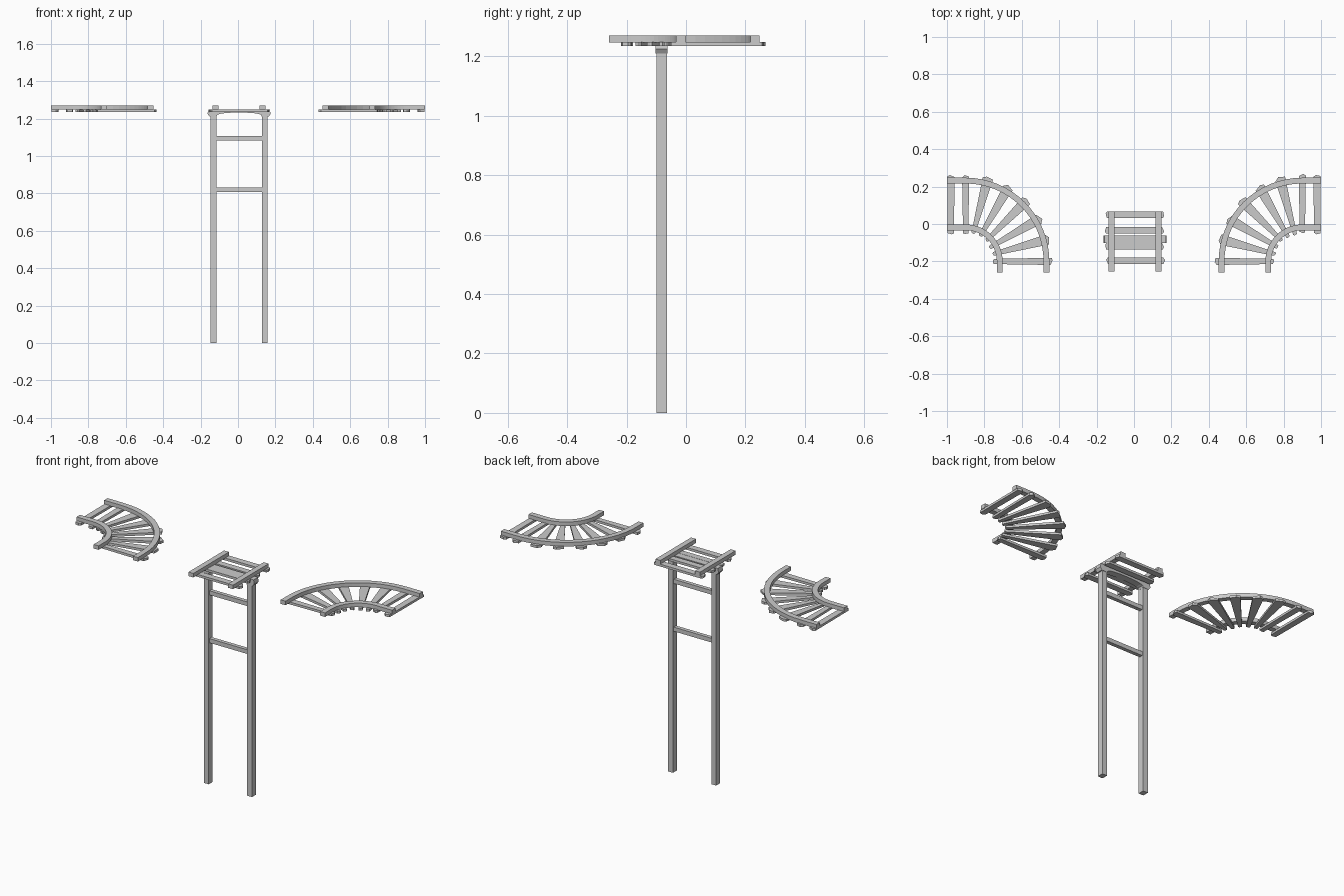
import bpy, bmesh, random
from math import pi, sin, cos, radians
from mathutils import Vector

if "Cube" in bpy.data.objects:
    bpy.data.objects.remove(bpy.data.objects["Cube"])

random.seed(4)
CX, CY = 0.90, -0.20          # centre of the quarter turn
R_IN, R_OUT = 0.182, 0.432    # rail radii
RAIL_W, RAIL_Z0, RAIL_Z1 = 0.031, 1.247, 1.27
TIE_Z0, TIE_Z1 = 1.2355, 1.249


def finish(name, bm):
    bmesh.ops.recalc_face_normals(bm, faces=bm.faces)
    me = bpy.data.meshes.new(name)
    bm.to_mesh(me)
    bm.free()
    ob = bpy.data.objects.new(name, me)
    bpy.context.collection.objects.link(ob)
    return ob


def box(name, x0, x1, y0, y1, z0, z1):
    bm = bmesh.new()
    bmesh.ops.create_cube(bm, size=1)
    for v in bm.verts:
        v.co = Vector((x1 if v.co.x > 0 else x0,
                       y1 if v.co.y > 0 else y0,
                       z1 if v.co.z > 0 else z0))
    return finish(name, bm)


def rail(name, path):
    """Sweep a rectangular rail along (x, y, normal_x, normal_y) stations."""
    bm = bmesh.new()
    h = RAIL_W / 2
    rings = [[bm.verts.new((x + s * h * nx, y + s * h * ny, z))
              for s, z in ((-1, RAIL_Z0), (1, RAIL_Z0), (1, RAIL_Z1), (-1, RAIL_Z1))]
             for x, y, nx, ny in path]
    for a, b in zip(rings, rings[1:]):
        for i in range(4):
            j = (i + 1) % 4
            bm.faces.new((a[i], a[j], b[j], b[i]))
    bm.faces.new(rings[0])
    bm.faces.new(rings[-1])
    return finish(name, bm)


def tie(name, a, b, wa, wb):
    """Rough-cut plank from a to b, width wa to wb, ends chipped unevenly."""
    a, b = Vector(a), Vector(b)
    d = (b - a).normalized()
    n = Vector((-d.y, d.x))
    chip = lambda w: random.uniform(0.1, 0.35) * w
    sa, sb = random.choice((-1, 1)), random.choice((-1, 1))
    pts = [a + n * wa / 2 + d * chip(wa), a + n * sa * wa * 0.15,
           a - n * wa / 2 + d * chip(wa), b - n * wb / 2 - d * chip(wb),
           b + n * sb * wb * 0.15, b + n * wb / 2 - d * chip(wb)]
    bm = bmesh.new()
    low = bm.faces.new([bm.verts.new((p.x, p.y, TIE_Z0)) for p in pts])
    ext = bmesh.ops.extrude_face_region(bm, geom=[low], use_keep_orig=True)
    for v in ext["geom"]:
        if isinstance(v, bmesh.types.BMVert):
            v.co.z = TIE_Z1
    return finish(name, bm)


# Curved tracks, left and right
for side, s in (("left", -1), ("right", 1)):
    for label, r in (("inner", R_IN), ("outer", R_OUT)):
        path = [(s * (CX - r), -0.26, -s, 0)]
        for i in range(17):
            t = pi - i * pi / 32
            path.append((s * (CX + r * cos(t)), CY + r * sin(t), s * cos(t), sin(t)))
        path.append((s * 1.0, CY + r, 0, 1))
        rail(f"{side}_{label}_rail", path)
    # sleepers fanned around the turn
    for k, deg in enumerate(range(90, 181, 15)):
        c, q = cos(radians(deg)), sin(radians(deg))
        edge = deg in (90, 180)
        ri, ro = 0.15 + random.uniform(-.006, .006), 0.466 + random.uniform(-.006, .003)
        tie(f"{side}_curve_sleeper_{k}",
            (s * (CX + ri * c), CY + ri * q), (s * (CX + ro * c), CY + ro * q),
            0.028 if edge else 0.02, 0.038 if edge else 0.056)
    tie(f"{side}_end_sleeper", (s * 0.979, -0.055), (s * 0.979, 0.262), 0.034, 0.038)

# Straight track in the middle
for label, x in (("left", -0.12), ("right", 0.131)):
    rail(f"straight_{label}_rail", [(x, -0.255, 1, 0), (x, 0.068, 1, 0)])
for k, y in enumerate((0.05, -0.033, -0.117, -0.197)):
    tie(f"straight_sleeper_{k}", (-0.152 + random.uniform(-.004, .004), y),
        (0.163 + random.uniform(-.004, .004), y), 0.036, 0.036)

# Support posts and cross bars
YM = -0.082
for label, x in (("left", -0.131), ("right", 0.143)):
    box(f"{label}_post", x - 0.0155, x + 0.0155, YM - 0.018, YM + 0.018, 0, 1.222)
for label, z in (("upper", 1.094), ("lower", 0.82)):
    box(f"{label}_cross_bar", -0.12, 0.132, YM - 0.011, YM + 0.011, z - 0.012, z + 0.012)

# Cap beam with arched underside
prof = [(-0.158, 1.248), (-0.163, 1.225), (-0.152, 1.21), (-0.115, 1.21)]
for i in range(1, 12):
    t = pi - i * pi / 12
    prof.append((0.006 + 0.121 * cos(t), 1.212 + 0.02 * sin(t) ** 0.7))
prof += [(0.127, 1.21), (0.164, 1.21), (0.174, 1.225), (0.17, 1.248)]
bm = bmesh.new()
f = bm.faces.new([bm.verts.new((x, YM - 0.02, z)) for x, z in prof])
ext = bmesh.ops.extrude_face_region(bm, geom=[f], use_keep_orig=True)
for v in ext["geom"]:
    if isinstance(v, bmesh.types.BMVert):
        v.co.y = YM + 0.02
finish("cap_beam", bm)
